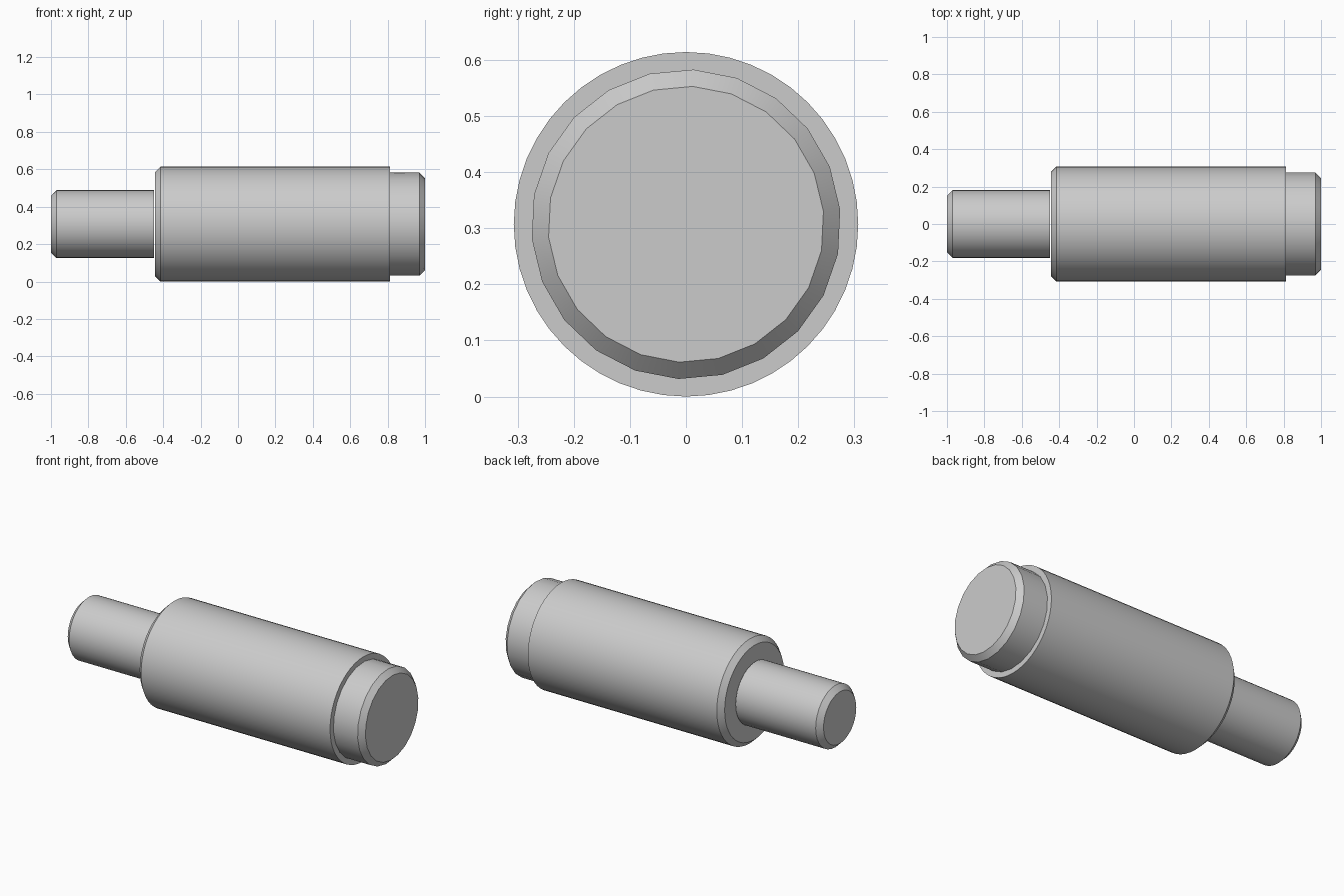
import bpy
import bmesh
from math import radians
from mathutils import Matrix, Vector

cube = bpy.data.objects.get("Cube")
if cube:
    bpy.data.objects.remove(cube)

AXIS_Z = 0.307
CHAMFER = 0.03

steel = bpy.data.materials.new("steel_grey")
steel.use_nodes = True
colour = (0.6, 0.6, 0.6, 1)
steel.diffuse_color = colour
steel.node_tree.nodes["Principled BSDF"].inputs["Base Color"].default_value = colour


def turned_part(name, profile, sides, start=0.0):
    """Revolve (x, radius) points about the long axis and cap open ends."""
    bm = bmesh.new()
    spin = [Matrix.Rotation(radians(start + 360 * i / sides), 3, "X")
            for i in range(sides)]
    rings = [[bm.verts.new(m @ Vector((x, 0, r)) + Vector((0, 0, AXIS_Z)))
              for m in spin] for x, r in profile]
    for a, b in zip(rings, rings[1:]):
        for i in range(sides):
            j = (i + 1) % sides
            bm.faces.new((a[i], a[j], b[j], b[i]))
    bm.faces.new(rings[0])
    bm.faces.new(rings[-1])
    bmesh.ops.recalc_face_normals(bm, faces=bm.faces)
    mesh = bpy.data.meshes.new(name)
    bm.to_mesh(mesh)
    bm.free()
    mesh.materials.append(steel)
    obj = bpy.data.objects.new(name, mesh)
    bpy.context.collection.objects.link(obj)
    bpy.ops.object.select_all(action="DESELECT")
    obj.select_set(True)
    bpy.context.view_layer.objects.active = obj
    bpy.ops.object.shade_smooth_by_angle(angle=radians(30))
    return obj


# Narrow shaft with a chamfered free end
turned_part("narrow_shaft",
            [(-1, 0.182 - CHAMFER), (-1 + CHAMFER, 0.182), (-0.45, 0.182)], 32)

# Wide body, chamfered at the shaft side and square at the other
turned_part("main_body",
            [(-0.445, 0.307 - CHAMFER), (-0.445 + CHAMFER, 0.307), (0.813, 0.307)], 48)

# Short end collar with a chamfered face
turned_part("end_collar",
            [(0.81, 0.276), (1 - CHAMFER, 0.276), (1, 0.276 - CHAMFER)], 22, -2.8)
